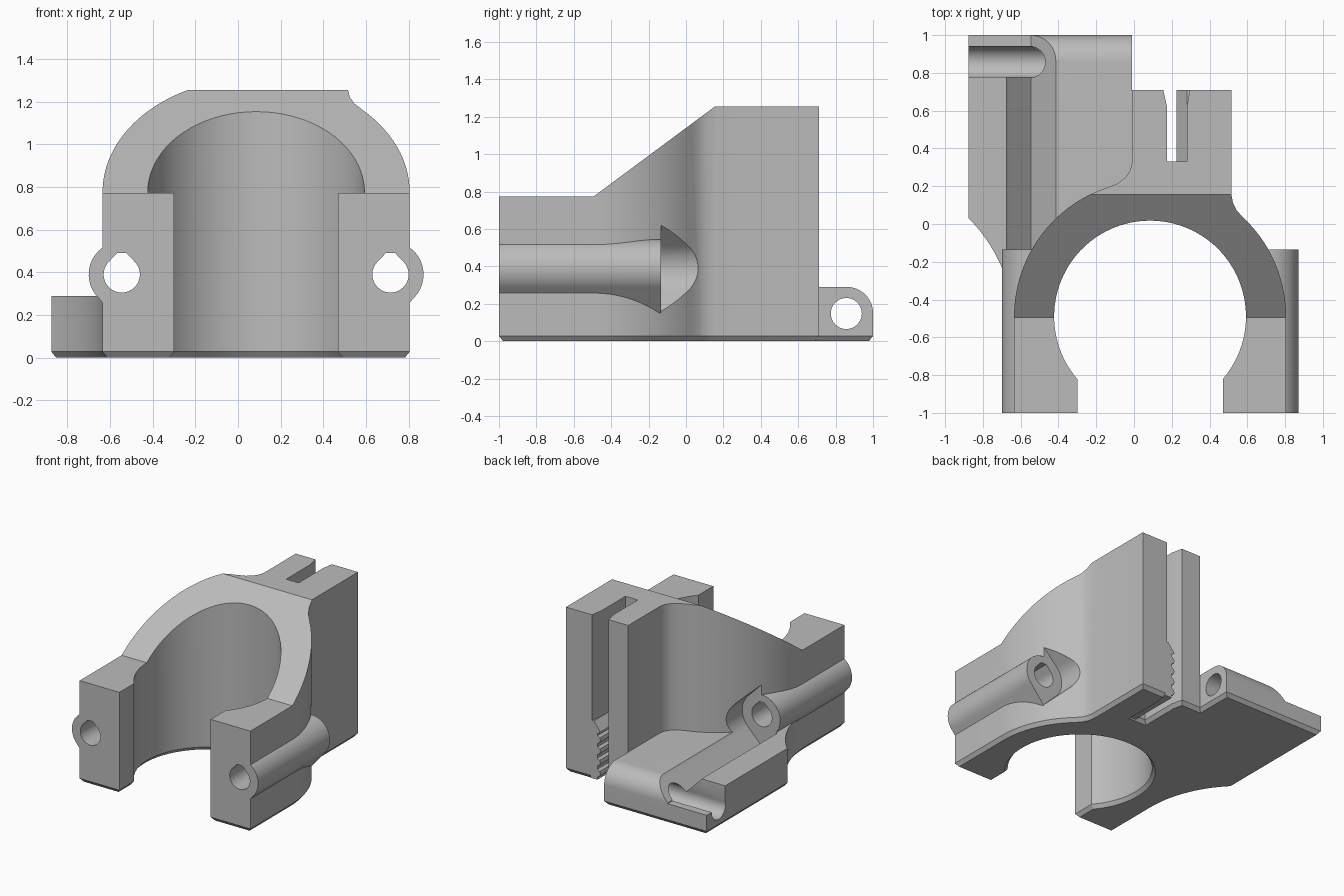
import bpy, bmesh
from math import sin, cos, radians
from mathutils import Vector

if "Cube" in bpy.data.objects:
    bpy.data.objects.remove(bpy.data.objects["Cube"], do_unlink=True)

grey = bpy.data.materials.new("plain grey")
grey.use_nodes = True
grey.diffuse_color = (0.5, 0.5, 0.5, 1)
grey.node_tree.nodes["Principled BSDF"].inputs["Base Color"].default_value = (0.5, 0.5, 0.5, 1)

CX, CY = 0.085, -0.49          # clamp bore axis
BORE, OUTER = 0.508, 0.72
BOLT_X, BOLT_Z = 0.63, 0.39    # bolt axis offset from the bore axis, and height


def arc(cx, cy, r, a0, a1, n):
    steps = [radians(a0 + (a1 - a0) * i / n) for i in range(n + 1)]
    return [(cx + r * cos(a), cy + r * sin(a)) for a in steps]


def inset(pts, d):
    """Mitred inward offset of a counter-clockwise outline."""
    out = []
    for i, p in enumerate(pts):
        p = Vector(p)
        a = (p - Vector(pts[i - 1])).normalized()
        b = (Vector(pts[(i + 1) % len(pts)]) - p).normalized()
        na, nb = Vector((-a.y, a.x)), Vector((-b.y, b.x))
        out.append(tuple(p + (na + nb) * d / (1 + na.dot(nb))))
    return out


def loft(name, rings, axis):
    """Solid through (outline, level) rings along the given axis."""
    place = {"x": lambda u, v, w: (w, u, v),
             "y": lambda u, v, w: (u, w, v),
             "z": lambda u, v, w: (u, v, w)}[axis]
    bm = bmesh.new()
    loops = [[bm.verts.new(place(u, v, w)) for u, v in pts] for pts, w in rings]
    for lo, hi in zip(loops, loops[1:]):
        for i in range(len(lo)):
            j = (i + 1) % len(lo)
            bm.faces.new((lo[i], lo[j], hi[j], hi[i]))
    bm.faces.new(loops[0])
    bm.faces.new(loops[-1])
    bmesh.ops.recalc_face_normals(bm, faces=bm.faces)
    mesh = bpy.data.meshes.new(name)
    bm.to_mesh(mesh)
    bm.free()
    mesh.materials.append(grey)
    obj = bpy.data.objects.new(name, mesh)
    bpy.context.collection.objects.link(obj)
    return obj


def prism(name, pts, axis, lo, hi):
    return loft(name, [(pts, lo), (pts, hi)], axis)


def box(u0, u1, v0, v1):
    return [(u0, v0), (u1, v0), (u1, v1), (u0, v1)]


# Outline shared by the base and the clamp: arms, bore, right side and slotted rear
jaw = 0.385
front = ([(CX - OUTER, -1), (CX - jaw, -1)]
         + arc(CX, CY, BORE, 220.7, -40.7, 56)
         + [(CX + jaw, -1), (CX + OUTER, -1)]
         + arc(CX, CY, OUTER, 0, 46.6, 14)
         + [(0.545, 0.07), (0.524, 0.11), (0.515, 0.16), (0.515, 0.71),
            (0.295, 0.71), (0.28, 0.62), (0.28, 0.33),
            (0.175, 0.33), (0.175, 0.62), (0.155, 0.71)])

# Base with a chamfered foot and the wide mounting platform
base_outline = front + [(-0.01, 1), (-0.875, 1)] + arc(-1.455, -0.55, 0.82, 45, 0, 14)
base_outline.insert(len(front), (-0.01, 0.71))
clamp = loft("clamp_body", [(inset(base_outline, 0.022), 0),
                            (base_outline, 0.028), (base_outline, 0.29)], "z")

# Upper clamp with filleted left side
upper_outline = (front + [(-0.01, 0.71), (-0.01, 0.33), (-0.02, 0.285), (-0.045, 0.247),
                          (-0.085, 0.215), (-0.14, 0.193), (-0.19, 0.175)]
                 + arc(CX, CY, OUTER, 116.8, 180, 20))
solids = [prism("upper_clamp", upper_outline, "z", 0.29, 1.255)]

# Toothed strip low in the slot
strip = [(0.31, 0.45), (0.31, 0.01), (0.25, 0.01)]
for k in range(4):
    z = 0.03 + k * 0.085
    strip += [(0.25, z), (0.23, z + 0.012), (0.225, z + 0.03),
              (0.23, z + 0.048), (0.25, z + 0.06)]
strip += [(0.25, 0.36), (0.225, 0.38), (0.28, 0.45)]
solids.append(prism("slot_teeth", strip, "y", 0.31, 0.71))

cutters = []
for side in (-1, 1):
    bx = CX + side * BOLT_X

    def put(pts):
        return [(bx + side * u, BOLT_Z + v) for u, v in pts]

    # Bolt tube, tapering to a point underneath
    tube = arc(0, 0, 0.155, -45, 125, 28)
    tube += [(-0.09, -0.155), (0, -0.24)]
    solids.append(prism("bolt_tube", put(tube), "y", -1, -0.135))
    # Bolt hole with a clipped peak
    hole = arc(0, 0, 0.085, 135, 405, 32) + [(0.022, 0.1), (-0.022, 0.1)]
    cutters.append(prism("bolt_hole", put(hole), "y", -1.1, 0))
    # Tool clearance behind the tube, pointed above and below
    room = ([(0, 0.235)] + arc(0, 0, 0.165, 135, 225, 16)
            + [(0, -0.235)] + arc(0, 0, 0.165, -45, 45, 16))
    cutters.append(prism("tool_clearance", put(room), "y", -0.135, 1.2))

# Sloped top over the bore, and low arm tops
slope = [(-1.2, 0.773), (-0.495, 0.773), (0.155, 1.255), (0.155, 1.5), (-1.2, 1.5)]
cutters.append(prism("slope_cut", slope, "x", -2, 2))

# Rounded rear edge, cross hole and open corner of the platform
cutters.append(prism("rear_round", arc(0.86, 0.15, 0.14, 90, 0, 16)
                     + [(1.1, 0.15), (1.1, 0.4), (0.86, 0.4)], "x", -1, 0.1))
cutters.append(prism("cross_hole", arc(0.857, 0.148, 0.083, 0, 348.75, 31), "x", -1, 0.1))
cutters.append(prism("corner_cut", box(-1, CX - BOLT_X, 0.777, 1.1), "z", 0.15, 0.6))

# Join and carve
for operation, parts in (("UNION", solids), ("DIFFERENCE", cutters)):
    for part in parts:
        part.hide_render = True
        mod = clamp.modifiers.new(part.name, "BOOLEAN")
        mod.operation, mod.solver, mod.object = operation, "EXACT", part
graph = bpy.context.evaluated_depsgraph_get()
result = bpy.data.meshes.new_from_object(clamp.evaluated_get(graph))
clamp.modifiers.clear()
clamp.data = result
for part in solids + cutters:
    bpy.data.objects.remove(part, do_unlink=True)
result.materials.clear()
result.materials.append(grey)

bpy.ops.object.select_all(action="DESELECT")
clamp.select_set(True)
bpy.context.view_layer.objects.active = clamp
bpy.ops.object.shade_smooth_by_angle(angle=radians(25))
